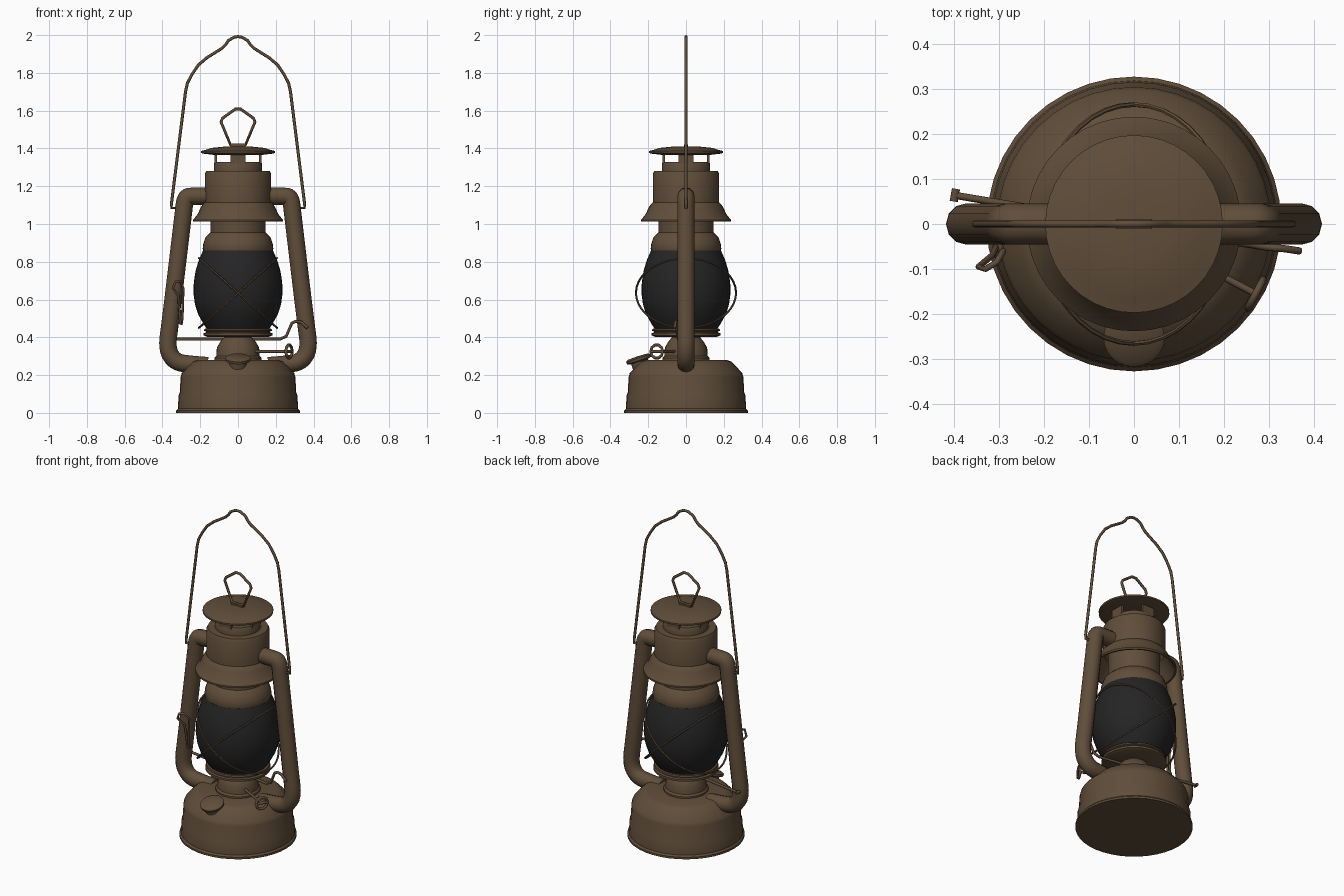
import bpy, bmesh, math
from mathutils import Vector

if "Cube" in bpy.data.objects:
    bpy.data.objects.remove(bpy.data.objects["Cube"])


def material(name, rgb):
    m = bpy.data.materials.new(name)
    m.diffuse_color = (*rgb, 1)
    m.use_nodes = True
    m.node_tree.nodes["Principled BSDF"].inputs["Base Color"].default_value = m.diffuse_color
    return m


BRONZE = material("aged_bronze", (0.117, 0.075, 0.042))
GLASS = material("smoked_glass", (0.018, 0.018, 0.019))


def finish(ob, mat, angle=35):
    ob.data.materials.clear()
    ob.data.materials.append(mat)
    bpy.ops.object.select_all(action='DESELECT')
    ob.select_set(True)
    bpy.context.view_layer.objects.active = ob
    bpy.ops.object.shade_smooth_by_angle(angle=math.radians(angle))
    return ob


def lathe(name, profile, mat=BRONZE, n=40, closed=False):
    """Spin (radius, height) points around z."""
    bm = bmesh.new()
    rings = []
    for r, z in profile:
        if r == 0:
            rings.append([bm.verts.new((0, 0, z))] * n)
        else:
            rings.append([bm.verts.new((r * math.cos(2 * math.pi * i / n),
                                        r * math.sin(2 * math.pi * i / n), z)) for i in range(n)])
    if closed:
        rings.append(rings[0])
    for a, b in zip(rings, rings[1:]):
        for i in range(n):
            j = (i + 1) % n
            corners = list(dict.fromkeys((a[i], a[j], b[j], b[i])))
            if len(corners) > 2:
                bm.faces.new(corners)
    bmesh.ops.recalc_face_normals(bm, faces=bm.faces)
    me = bpy.data.meshes.new(name)
    bm.to_mesh(me)
    bm.free()
    ob = bpy.data.objects.new(name, me)
    bpy.context.collection.objects.link(ob)
    return finish(ob, mat)


def tube(name, pts, radius, smooth=False, cyclic=False, sides=2, mat=BRONZE):
    """Round rod along a path, optionally with softened bends."""
    cu = bpy.data.curves.new(name, 'CURVE')
    cu.dimensions = '3D'
    cu.bevel_depth = radius
    cu.bevel_resolution = sides
    cu.use_fill_caps = True
    sp = cu.splines.new('NURBS' if smooth else 'POLY')
    sp.points.add(len(pts) - 1)
    for p, co in zip(sp.points, pts):
        p.co = (*co, 1)
    sp.use_cyclic_u = cyclic
    if smooth:
        sp.order_u = 3
        sp.use_endpoint_u = not cyclic
        sp.resolution_u = 5
    ob = bpy.data.objects.new(name, cu)
    bpy.context.collection.objects.link(ob)
    bpy.ops.object.select_all(action='DESELECT')
    ob.select_set(True)
    bpy.context.view_layer.objects.active = ob
    bpy.ops.object.convert(target='MESH')
    return finish(bpy.context.view_layer.objects.active, mat, 50)


def box(name, centre, size):
    bpy.ops.mesh.primitive_cube_add(size=1, location=centre)
    ob = bpy.context.object
    ob.name = name
    ob.scale = size
    return finish(ob, BRONZE)


# Fuel tank
lathe("fuel_tank", [(0, 0), (0.327, 0), (0.327, 0.012), (0.318, 0.022), (0.315, 0.09),
                    (0.308, 0.11), (0.304, 0.19), (0.298, 0.21), (0.262, 0.25),
                    (0.24, 0.272), (0.215, 0.28), (0, 0.28)])

# Burner and globe plate
lathe("burner", [(0.125, 0.275), (0.125, 0.29), (0.115, 0.3), (0.112, 0.345),
                 (0.095, 0.375), (0.075, 0.4), (0.075, 0.415), (0, 0.415)], n=32)
lathe("globe_plate", [(0, 0.403), (0.165, 0.403), (0.182, 0.41), (0.182, 0.422), (0.17, 0.426),
                      (0.17, 0.431), (0.18, 0.435), (0.178, 0.445), (0.15, 0.448), (0, 0.448)])

# Glass globe
lathe("globe", [(0, 0.44), (0.163, 0.44), (0.185, 0.475), (0.21, 0.52), (0.228, 0.575),
                (0.236, 0.635), (0.234, 0.69), (0.225, 0.75), (0.207, 0.81),
                (0.185, 0.86), (0, 0.86)], GLASS)

# Collar above the globe
lathe("globe_collar", [(0, 0.855), (0.183, 0.855), (0.187, 0.87), (0.184, 0.895), (0.172, 0.93),
                       (0.146, 0.955), (0.146, 1.1), (0, 1.1)])

# Flared hood with an open underside
lathe("hood", [(0.238, 1.012), (0.238, 1.022), (0.215, 1.05), (0.198, 1.085), (0.19, 1.1),
               (0.176, 1.115), (0.176, 1.265), (0.168, 1.28), (0, 1.285),
               (0, 1.27), (0.165, 1.265), (0.165, 1.11), (0.185, 1.085), (0.205, 1.045),
               (0.228, 1.012)], closed=True)

# Chimney with four posts under the cap
lathe("chimney", [(0, 1.275), (0.128, 1.275), (0.128, 1.318), (0.122, 1.328), (0, 1.328)])
for i in range(4):
    a = i * math.pi / 2
    post = box("chimney_post", (0.118 * math.sin(a), -0.118 * math.cos(a), 1.348),
               (0.08, 0.014, 0.06))
    post.rotation_euler.z = a
lathe("chimney_cap", [(0, 1.366), (0.13, 1.366), (0.18, 1.372), (0.197, 1.376), (0.197, 1.386),
                      (0.17, 1.393), (0.14, 1.403), (0.08, 1.409), (0, 1.411)])

# Pull ring on the cap
box("ring_mount", (0, 0, 1.414), (0.08, 0.022, 0.014))
tube("pull_ring", [(-0.04, 0, 1.42), (-0.09, 0, 1.54), (-0.082, 0, 1.56), (-0.015, 0, 1.608),
                   (0.015, 0, 1.608), (0.082, 0, 1.56), (0.09, 0, 1.54), (0.04, 0, 1.42)],
     0.008, cyclic=True)

# Side air tubes
arm = [(0.14, 1.148), (0.25, 1.148), (0.28, 1.14), (0.29, 1.05), (0.358, 0.48),
       (0.378, 0.34), (0.335, 0.27), (0.26, 0.257), (0.16, 0.25)]
for side, label in ((-1, "left"), (1, "right")):
    tube(label + "_air_tube", [(side * x, 0, z) for x, z in arm], 0.046, smooth=True, sides=4)

# Carrying handle, mirrored from one half
half = [(0.3, 1.085), (0.352, 1.085), (0.352, 1.11), (0.278, 1.70), (0.268, 1.745), (0.245, 1.79),
        (0.21, 1.842), (0.165, 1.88), (0.085, 1.93), (0.065, 1.95), (0.05, 1.972), (0.02, 1.989)]
tube("carrying_handle", [(-x, 0, z) for x, z in half] + [(0, 0, 1.992)]
     + [(x, 0, z) for x, z in reversed(half)], 0.008)

# Crossed guard wires on the front and back of the globe
for face in (-1, 1):
    for slant in (-1, 1):
        path = []
        for i in range(21):
            t = math.pi * i / 20
            path.append((0.207 * math.cos(t), face * 0.265 * math.sin(t),
                         0.635 + slant * 0.185 * math.cos(t)))
        tube("globe_guard_wire", path, 0.0055, sides=1)

# Globe lifting lever
tube("lift_rod", [(-0.4, 0.064, 0.39), (0.22, -0.04, 0.39), (0.255, -0.045, 0.405),
                  (0.285, -0.05, 0.475), (0.305, -0.052, 0.485), (0.335, -0.055, 0.48),
                  (0.368, -0.06, 0.45)], 0.008)
tube("lift_rod_tip", [(-0.4, 0.05, 0.39), (-0.395, 0.078, 0.39)], 0.009)
tube("lift_loop", [(-0.3, -0.035, 0.47), (-0.295, -0.06, 0.5), (-0.29, -0.06, 0.66),
                   (-0.305, -0.085, 0.695), (-0.33, -0.1, 0.695), (-0.345, -0.095, 0.66),
                   (-0.315, -0.07, 0.62), (-0.305, -0.05, 0.47)], 0.007)

# Wick winder
hub = Vector((0.27, -0.155, 0.325))
axis = Vector((0.19, -0.1, 0)).normalized()
across = Vector((-axis.y, axis.x, 0))
tube("wick_shaft", [(0.08, -0.055, 0.325), hub], 0.008)
tube("wick_knob", [hub + across * 0.036 * math.cos(t) + Vector((0, 0, 0.036 * math.sin(t)))
                   for t in [2 * math.pi * i / 10 for i in range(10)]], 0.008, cyclic=True)
tube("wick_knob_bar", [hub - across * 0.036, hub + across * 0.036], 0.008)

# Tilted filler cap
cap = lathe("filler_cap", [(0, -0.06), (0.046, -0.06), (0.046, -0.012), (0.066, -0.006),
                           (0.068, 0.008), (0.055, 0.016), (0, 0.018)], n=24)
cap.location = (0, -0.25, 0.283)
cap.rotation_euler.x = math.radians(18)
